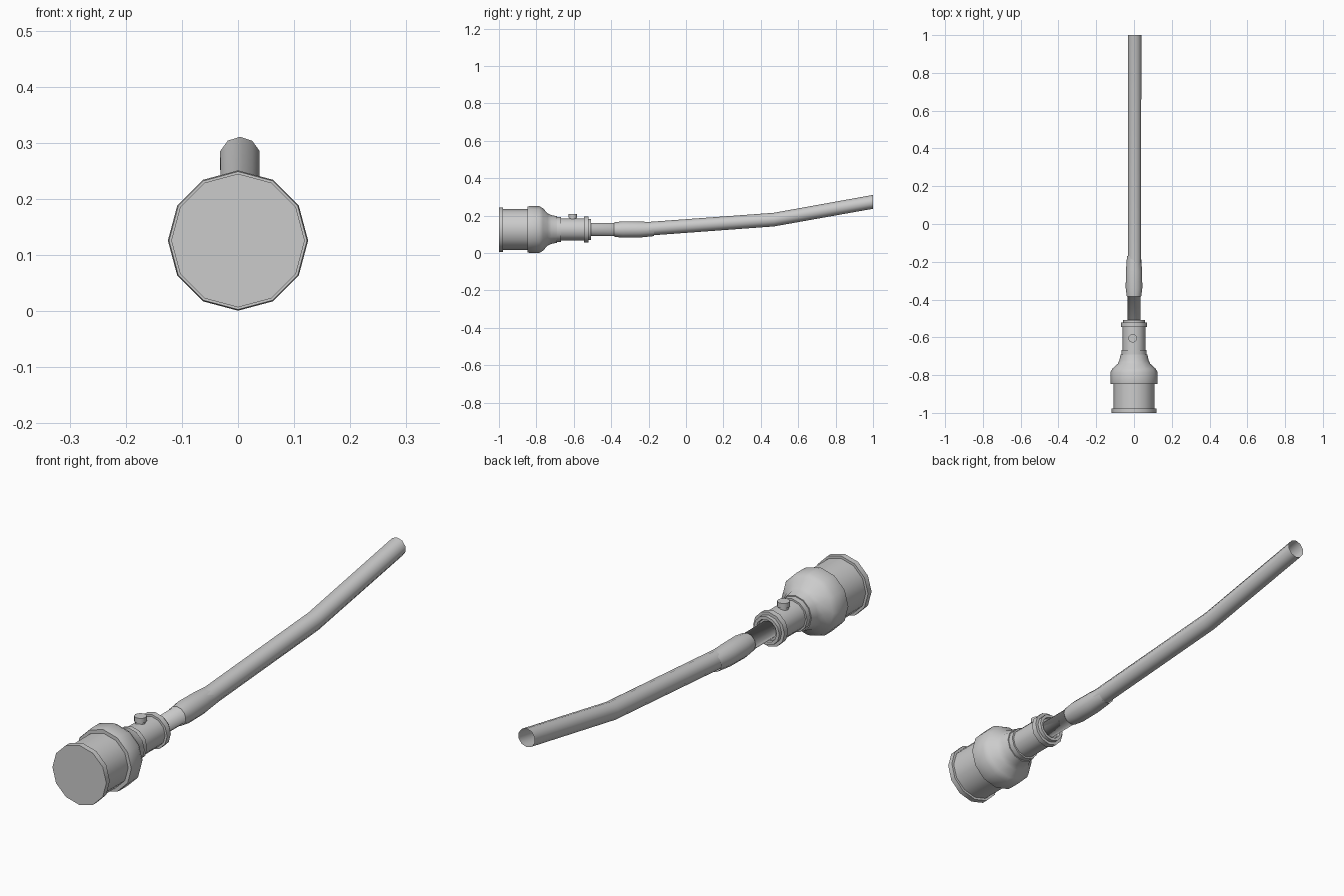
import bpy, bmesh, math

cube = bpy.data.objects.get("Cube")
if cube:
    bpy.data.objects.remove(cube, do_unlink=True)

grey = bpy.data.materials.new("light grey")
grey.use_nodes = True
COLOR = (0.6, 0.6, 0.6, 1)
grey.diffuse_color = COLOR
grey.node_tree.nodes["Principled BSDF"].inputs["Base Color"].default_value = COLOR

AXIS = 0.126  # height of the main axis


def loft(name, rings, sides, sharp_angle=None, cap_start=False, cap_end=False):
    """Skin upright rings given as (y, radius, centre z, centre x)."""
    bm = bmesh.new()
    loops = []
    for y, r, *centre in rings:
        z, x = (centre + [AXIS, 0])[:2] if len(centre) != 1 else (centre[0], 0)
        angles = [math.tau * i / sides for i in range(sides)]
        loops.append([bm.verts.new((x + r * math.sin(a), y, z + r * math.cos(a)))
                      for a in angles])
    for a, b in zip(loops, loops[1:]):
        for i in range(sides):
            j = (i + 1) % sides
            bm.faces.new((a[i], b[i], b[j], a[j]))
    if cap_start:
        bm.faces.new(loops[0])
    if cap_end:
        bm.faces.new(loops[-1][::-1])
    return finish(bm, name, sharp_angle)


def finish(bm, name, sharp_angle):
    mesh = bpy.data.meshes.new(name)
    bm.to_mesh(mesh)
    bm.free()
    mesh.materials.append(grey)
    obj = bpy.data.objects.new(name, mesh)
    bpy.context.collection.objects.link(obj)
    bpy.ops.object.select_all(action="DESELECT")
    obj.select_set(True)
    bpy.context.view_layer.objects.active = obj
    if sharp_angle:
        bpy.ops.object.shade_smooth_by_angle(angle=math.radians(sharp_angle))
    else:
        bpy.ops.object.shade_smooth()
    return obj


# Round housing: front rim, barrel, collar, shoulder, neck and end rings
loft("housing", [
    (-1, 0.119), (-0.978, 0.119), (-0.978, 0.109), (-0.848, 0.109),
    (-0.848, 0.123), (-0.835, 0.125), (-0.785, 0.125), (-0.765, 0.114),
    (-0.74, 0.086), (-0.72, 0.077), (-0.69, 0.071), (-0.69, 0.067),
    (-0.668, 0.067), (-0.668, 0.06), (-0.545, 0.06), (-0.545, 0.069),
    (-0.522, 0.069), (-0.522, 0.057), (-0.507, 0.057), (-0.507, 0.045),
    (-0.52, 0.043)], 12, 42, cap_start=True, cap_end=True)

# Thin rod running from the neck into the sleeve
loft("rod", [(-0.52, 0.035), (-0.385, 0.035), (-0.385, 0.039)], 12,
     cap_start=True)

# Swollen strain relief sleeve
loft("sleeve", [(-0.385, 0.038), (-0.34, 0.044), (-0.25, 0.043),
                (-0.17, 0.037, 0.128)], 12, 42)

# Bent cable, open at the far end
loft("cable", [(-0.36, 0.036, 0.127, 0.002), (-0.2, 0.0365, 0.13, 0.003),
               (0.47, 0.0365, 0.179, 0.0035), (1, 0.037, 0.274, 0.0035)],
     10, 42)

# Push button on top of the neck
bm = bmesh.new()
for radius, low, high in ((0.019, 0.17, 0.193), (0.023, 0.19, 0.21)):
    part = bmesh.ops.create_cone(bm, cap_ends=True, segments=12, radius1=radius,
                                 radius2=radius, depth=high - low)
    bmesh.ops.translate(bm, verts=part["verts"],
                        vec=(-0.007, -0.605, (low + high) / 2))
finish(bm, "button", 42)
